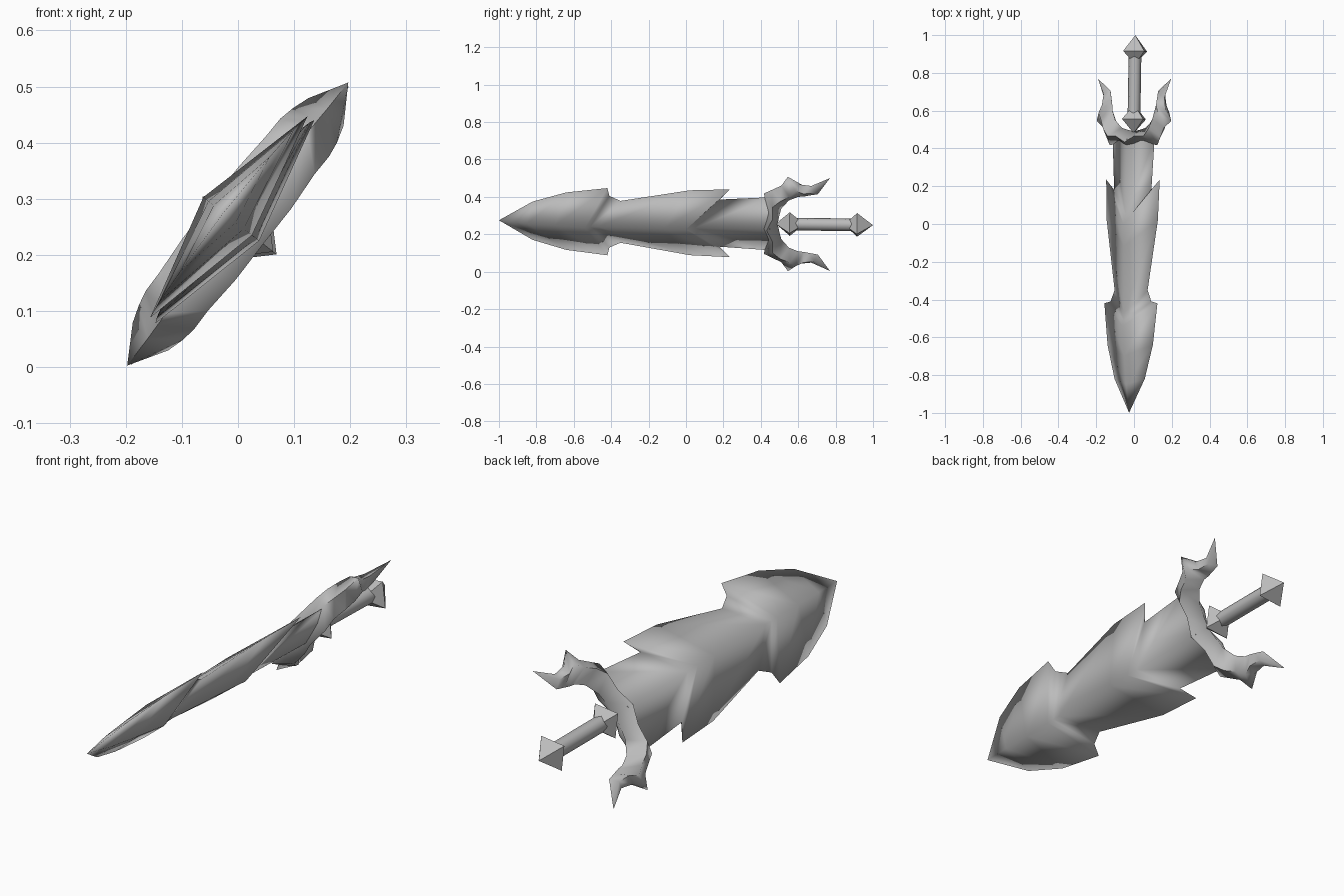
import bpy, bmesh, math
from mathutils import Matrix

cube = bpy.data.objects.get("Cube")
if cube:
    bpy.data.objects.remove(cube)

grey = bpy.data.materials.new("steel grey")
grey.use_nodes = True
colour = (0.5, 0.5, 0.5, 1)
grey.diffuse_color = colour
grey.node_tree.nodes["Principled BSDF"].inputs["Base Color"].default_value = colour

# Local space: x across the blade, y along the sword, z through its thickness
POSE = (Matrix.Translation((-0.0095, 0, 0.262))
        @ Matrix.Rotation(math.radians(-52), 4, 'Y')
        @ Matrix.Rotation(-0.021, 4, 'X'))


def make(name, rings, closed, mirror=None, angle=40):
    """Skin a list of point rings into one object."""
    bm = bmesh.new()
    loops = [[bm.verts.new(p) for p in ring] for ring in rings]
    for a, b in zip(loops, loops[1:]):
        n = len(a)
        for i in range(n if closed else n - 1):
            j = (i + 1) % n
            bm.faces.new((a[i], a[j], b[j], b[i]))
    bmesh.ops.remove_doubles(bm, verts=bm.verts, dist=0.0005)
    bmesh.ops.recalc_face_normals(bm, faces=bm.faces)
    if not closed and sum(f.normal.z for f in bm.faces) < 0:
        bmesh.ops.reverse_faces(bm, faces=bm.faces)
    mesh = bpy.data.meshes.new(name)
    bm.to_mesh(mesh)
    bm.free()
    mesh.materials.append(grey)
    ob = bpy.data.objects.new(name, mesh)
    bpy.context.collection.objects.link(ob)
    ob.matrix_world = POSE
    if mirror:
        mod = ob.modifiers.new("Mirror", 'MIRROR')
        mod.use_axis = mirror
        mod.merge_threshold = 0.001
    bpy.ops.object.select_all(action='DESELECT')
    ob.select_set(True)
    bpy.context.view_layer.objects.active = ob
    bpy.ops.object.shade_smooth_by_angle(angle=math.radians(angle))
    return ob


# Barbed blade: edge position, half width, ridge position, half thickness
blade = [(-1, 0, -1, 0), (-.82, .13, -.85, .025), (-.64, .195, -.7, .04),
         (-.42, .228, -.54, .055), (-.41, .175, -.51, .047),
         (-.35, .142, -.47, .045), (.02, .22, -.12, .055),
         (.235, .23, 0, .06), (.18, .16, .05, .045), (.45, .18, .45, .045)]
make("blade", [[(0, ry, t), (w, ey, 0)] for ey, w, ry, t in blade],
     False, (True, False, True), 60)

# Pronged guard: outer x, y, inner x, y, half thickness
guard = [(0, .375, 0, .49, .06), (.1, .43, .06, .5, .06),
         (.205, .417, .104, .51, .055), (.23, .46, .16, .55, .055),
         (.26, .51, .185, .6, .05), (.32, .545, .188, .63, .04),
         (.27, .6, .195, .66, .035), (.26, .67, .205, .705, .025),
         (.315, .77, .315, .77, 0)]
make("guard", [[(ox, oy, 0), ((ox + ix) / 2, (oy + iy) / 2, t), (ix, iy, 0),
                ((ox + ix) / 2, (oy + iy) / 2, -t)] for ox, oy, ix, iy, t in guard],
     True, (True, False, False), 80)


# Turned parts around the sword axis
def turned(name, profile, sides, angle):
    step = math.tau / sides
    make(name, [[(r * math.cos(i * step), y, r * math.sin(i * step))
                 for i in range(sides)] for y, r in profile], True, None, angle)


turned("grip", [(.58, .034), (.89, .034)], 8, 60)
turned("collar", [(.48, 0), (.555, .08), (.6, .034), (.6, 0)], 4, 50)
turned("pommel", [(.875, 0), (.875, .034), (.915, .08), (1, 0)], 4, 50)
